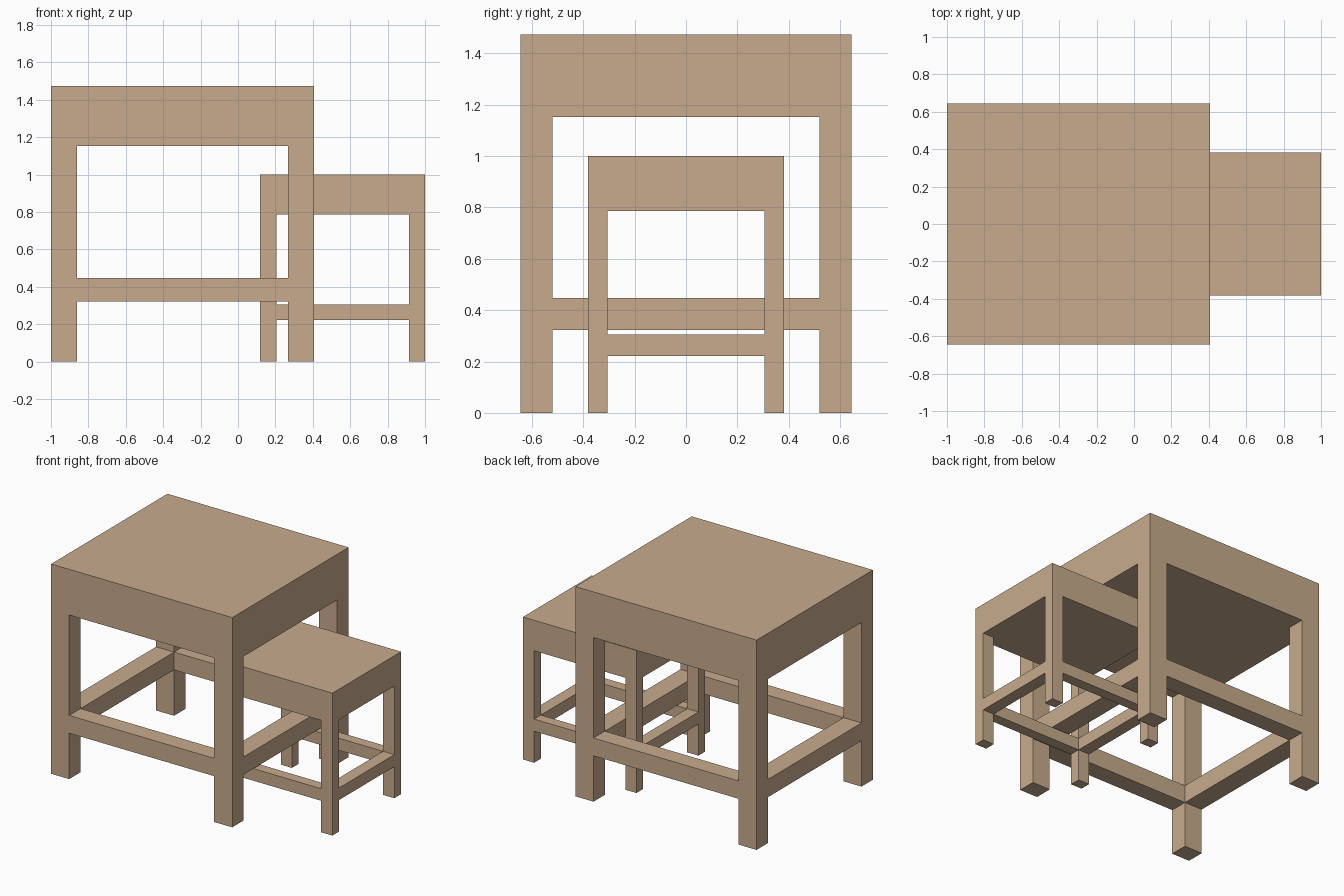
import bpy
import bmesh
from mathutils import Matrix, Vector

cube = bpy.data.objects.get("Cube")
if cube:
    bpy.data.objects.remove(cube, do_unlink=True)

# Single wood colour
wood = bpy.data.materials.new("light_wood")
wood.use_nodes = True
colour = (0.58, 0.41, 0.27, 1.0)
wood.diffuse_color = colour
shader = next(n for n in wood.node_tree.nodes if n.type == "BSDF_PRINCIPLED")
shader.inputs["Base Color"].default_value = colour
shader.inputs["Roughness"].default_value = 0.8


def box(name, low, high):
    """Axis-aligned block between two corners."""
    low, high = Vector(low), Vector(high)
    bm = bmesh.new()
    bmesh.ops.create_cube(bm, size=1, matrix=Matrix.Translation((low + high) / 2)
                          @ Matrix.Diagonal((high - low).to_4d()))
    mesh = bpy.data.meshes.new(name)
    bm.to_mesh(mesh)
    bm.free()
    mesh.materials.append(wood)
    obj = bpy.data.objects.new(name, mesh)
    bpy.context.collection.objects.link(obj)
    return obj


def table(name, x0, x1, half_y, leg_x, leg_y, rail_low, rail_high, under, top):
    """Thick solid top, four corner legs and a ring of flush stretchers."""
    box(name + "_top", (x0, -half_y, under), (x1, half_y, top))
    xs = {"right": (x0, x0 + leg_x), "left": (x1 - leg_x, x1)}
    ys = {"front": (-half_y, leg_y - half_y), "back": (half_y - leg_y, half_y)}

    # Corner legs
    for side, (xa, xb) in xs.items():
        for end, (ya, yb) in ys.items():
            box(f"{name}_{end}_{side}_leg", (xa, ya, 0), (xb, yb, under))

    # Stretchers between the legs
    for side, (xa, xb) in xs.items():
        box(f"{name}_{side}_stretcher", (xa, leg_y - half_y, rail_low),
            (xb, half_y - leg_y, rail_high))
    for end, (ya, yb) in ys.items():
        box(f"{name}_{end}_stretcher", (x0 + leg_x, ya, rail_low),
            (x1 - leg_x, yb, rail_high))


# Large table with the smaller one tucked part-way beneath it
table("large_table", -1.0, 0.407, 0.645, 0.14, 0.126, 0.322, 0.447, 1.152, 1.473)
table("small_table", 0.118, 1.0, 0.381, 0.087, 0.075, 0.221, 0.306, 0.786, 1.0)
